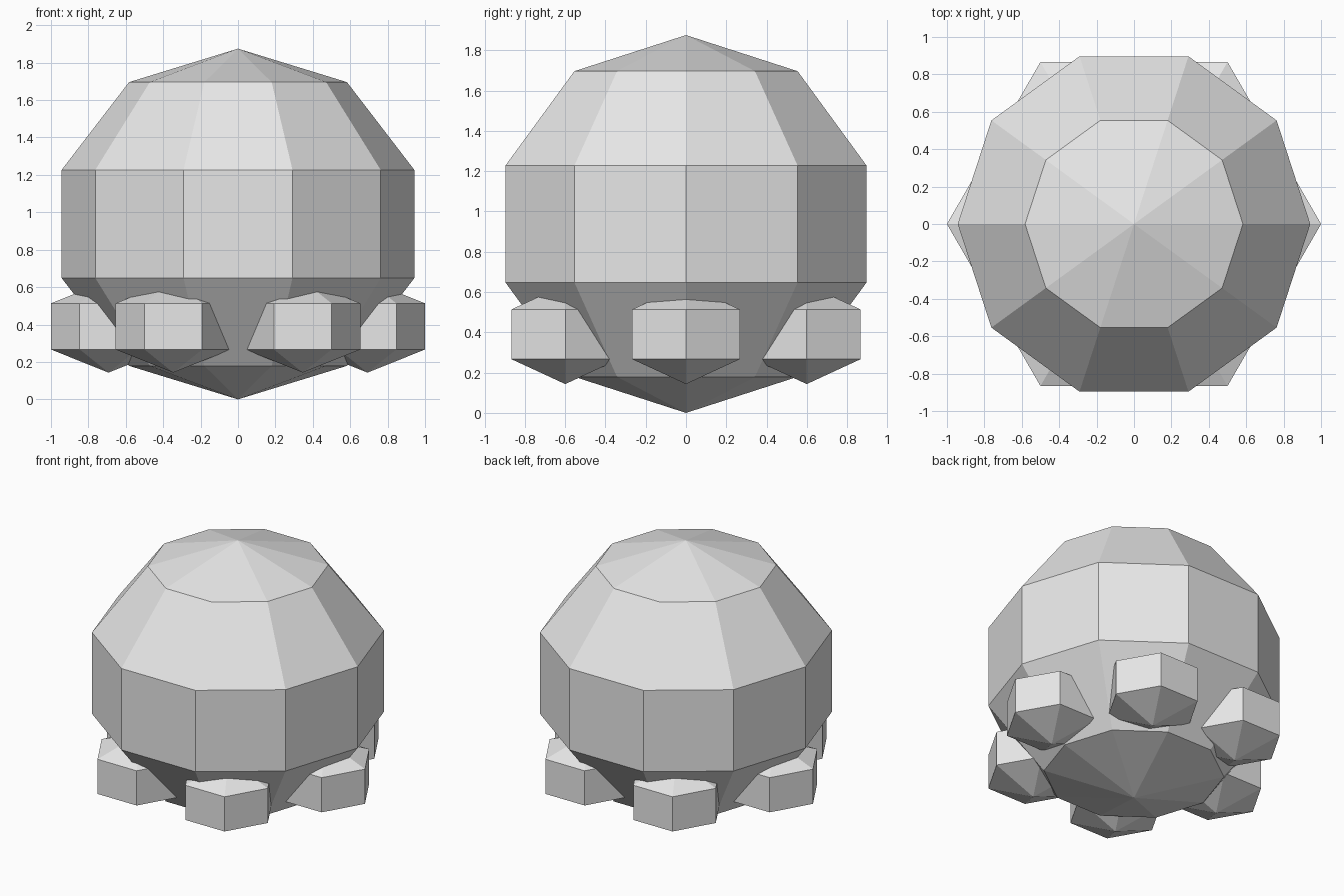
import bpy
import bmesh
from math import sin, cos, pi

cube = bpy.data.objects.get("Cube")
if cube:
    bpy.data.objects.remove(cube, do_unlink=True)

# Single plain grey
grey = bpy.data.materials.new("light grey")
grey.use_nodes = True
colour = (0.8, 0.8, 0.8, 1)
grey.diffuse_color = colour
grey.node_tree.nodes["Principled BSDF"].inputs["Base Color"].default_value = colour


def faceted_ball(name, centre, radius, height, sides, bands):
    """Flat-shaded ball of stacked bands, with a corner on the +x axis."""
    cx, cy, cz = centre
    bm = bmesh.new()
    bottom = bm.verts.new((cx, cy, cz - height))
    top = bm.verts.new((cx, cy, cz + height))
    rings = []
    for b in range(1, bands):
        t = pi * b / bands
        r, z = radius * sin(t), cz - height * cos(t)
        rings.append([bm.verts.new((cx + r * cos(2 * pi * s / sides),
                                    cy + r * sin(2 * pi * s / sides), z))
                      for s in range(sides)])
    for s in range(sides):
        n = (s + 1) % sides
        bm.faces.new((bottom, rings[0][n], rings[0][s]))
        bm.faces.new((top, rings[-1][s], rings[-1][n]))
        for low, high in zip(rings, rings[1:]):
            bm.faces.new((low[s], low[n], high[n], high[s]))
    mesh = bpy.data.meshes.new(name)
    bm.to_mesh(mesh)
    bm.free()
    mesh.materials.append(grey)
    obj = bpy.data.objects.new(name, mesh)
    bpy.context.collection.objects.link(obj)
    return obj


# Main round body
faceted_ball("body", (0, 0, 0.9375), 0.991, 0.9375, 10, 5)

# Six small feet spaced evenly around the lower body
for i in range(6):
    a = 2 * pi * i / 6
    faceted_ball(f"foot_{i + 1}", (0.692 * cos(a), 0.692 * sin(a), 0.39),
                 0.356, 0.247, 6, 3)
